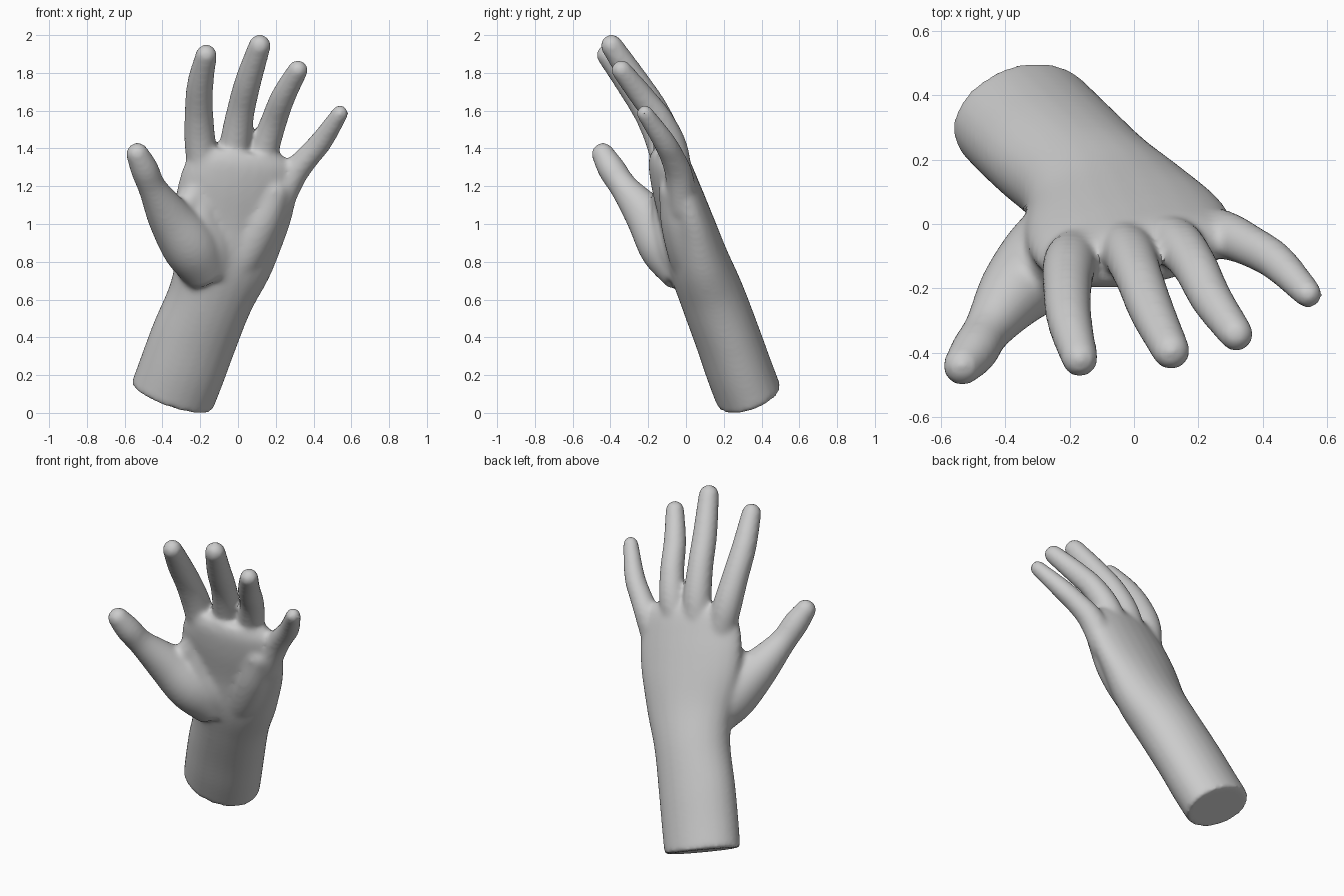
import bpy, bmesh, math
from mathutils import Vector

cube = bpy.data.objects.get("Cube")
if cube:
    bpy.data.objects.remove(cube, do_unlink=True)

ACROSS = Vector((0.93, 0.21, -0.27)).normalized()   # little-finger direction across the palm
SIDES, STEPS = 24, 6

skin = bpy.data.materials.new("plain grey")
skin.use_nodes = True
grey = (0.6, 0.6, 0.6, 1)
skin.diffuse_color = grey
skin.node_tree.nodes["Principled BSDF"].inputs["Base Color"].default_value = grey

bm = bmesh.new()


def spline(points):
    """Catmull-Rom samples through the stations."""
    p = [Vector(q) for q in points]
    p = [p[0] * 2 - p[1]] + p + [p[-1] * 2 - p[-2]]
    out = []
    for i in range(1, len(p) - 2):
        a, b, c, d = p[i - 1:i + 3]
        for s in range(STEPS):
            t = s / STEPS
            out.append((b * 2 + (c - a) * t + (a * 2 - b * 5 + c * 4 - d) * t ** 2
                        + (b * 3 - a - c * 3 + d) * t ** 3) / 2)
    return out + [p[-2]]


def loft(stations, round_end=True):
    """Elliptical tube; each station is x, y, z, half width, half thickness."""
    samples = spline(stations)
    centres = [Vector(s[:3]) for s in samples]
    sections = []
    for i, s in enumerate(samples):
        tangent = (centres[min(i + 1, len(centres) - 1)] - centres[max(i - 1, 0)]).normalized()
        sections.append((centres[i], tangent, s[3], s[4]))
    if round_end:
        c, tangent, w, d = sections[-1]
        for k in range(1, 6):
            t = k * math.pi / 12
            sections.append((c + tangent * d * math.sin(t), tangent,
                             w * math.cos(t), d * math.cos(t)))
    rings = []
    for c, tangent, w, d in sections:
        u = (ACROSS - tangent * ACROSS.dot(tangent)).normalized()
        v = tangent.cross(u)
        rings.append([bm.verts.new(c + u * w * math.cos(a) + v * d * math.sin(a))
                      for a in (2 * math.pi * j / SIDES for j in range(SIDES))])
    for r0, r1 in zip(rings, rings[1:]):
        for j in range(SIDES):
            k = (j + 1) % SIDES
            bm.faces.new((r0[j], r0[k], r1[k], r1[j]))
    bm.faces.new(rings[0][::-1])
    bm.faces.new(rings[-1])


def digit(*points):
    """Round tube; each point is x, y, z, radius."""
    loft([(*p, p[3]) for p in points])


# forearm, wrist and palm
loft([(-.35, .335, .085, .23, .176),
      (-.295, .28, .23, .232, .176),
      (-.232, .22, .40, .232, .174),
      (-.142, .138, .62, .23, .172),
      (-.075, .063, .81, .268, .162),
      (-.035, .002, 1.02, .312, .137),
      (.0, -.055, 1.2, .318, .12),
      (.02, -.092, 1.33, .285, .10),
      (.03, -.11, 1.39, .21, .07)], round_end=False)

# wrist bone on the little-finger side
digit((-.15, .26, .33, .06), (-.06, .222, .54, .09), (-.005, .14, .7, .08))

# heel of the palm below the little finger
digit((-.07, .06, .70, .10), (.03, .025, .84, .12), (.12, -.02, 1.01, .115), (.19, -.055, 1.17, .09))

# thumb with its fleshy base
digit((-.16, .0, .74, .125), (-.255, -.1, .885, .15), (-.365, -.205, 1.04, .117),
      (-.452, -.325, 1.19, .077), (-.495, -.393, 1.29, .075), (-.532, -.44, 1.37, .062))

# filling between the thumb base and the hollow of the palm
digit((-.13, .02, .74, .12), (-.15, -.03, .88, .13), (-.2, -.075, 1.02, .11), (-.2, -.085, 1.2, .08))

# web between thumb and index finger
digit((-.33, -.16, 1.03, .08), (-.27, -.125, 1.1, .07), (-.2, -.1, 1.2, .07))

# index, middle, ring and little fingers
digit((-.18, -.09, 1.25, .08), (-.2, -.125, 1.42, .084), (-.207, -.197, 1.58, .077),
      (-.2, -.3, 1.74, .071), (-.168, -.418, 1.895, .058))
digit((-.04, -.06, 1.25, .08), (-.015, -.093, 1.43, .082), (.015, -.165, 1.6, .075),
      (.055, -.27, 1.76, .071), (.115, -.394, 1.945, .06))
digit((.08, -.045, 1.2, .075), (.135, -.062, 1.38, .078), (.188, -.13, 1.54, .071),
      (.24, -.232, 1.675, .066), (.317, -.342, 1.815, .055))
digit((.2, -.015, 1.08, .08), (.285, -.035, 1.25, .075), (.36, -.068, 1.345, .066),
      (.443, -.118, 1.44, .06), (.54, -.217, 1.585, .046))

bmesh.ops.recalc_face_normals(bm, faces=bm.faces)
mesh = bpy.data.meshes.new("hand")
bm.to_mesh(mesh)
bm.free()
mesh.materials.append(skin)
hand = bpy.data.objects.new("hand", mesh)
bpy.context.collection.objects.link(hand)

# fuse the parts into one skin and soften the joins
remesh = hand.modifiers.new("fuse", 'REMESH')
remesh.mode = 'VOXEL'
remesh.voxel_size = 0.013
remesh.use_smooth_shade = True
soften = hand.modifiers.new("soften", 'SMOOTH')
soften.factor = 0.5
soften.iterations = 18

# bake the modifiers, then keep the cut edge of the wrist crisp
bpy.context.view_layer.objects.active = hand
hand.select_set(True)
for name in ("fuse", "soften"):
    bpy.ops.object.modifier_apply(modifier=name)
bpy.ops.object.shade_smooth_by_angle(angle=math.radians(40))
